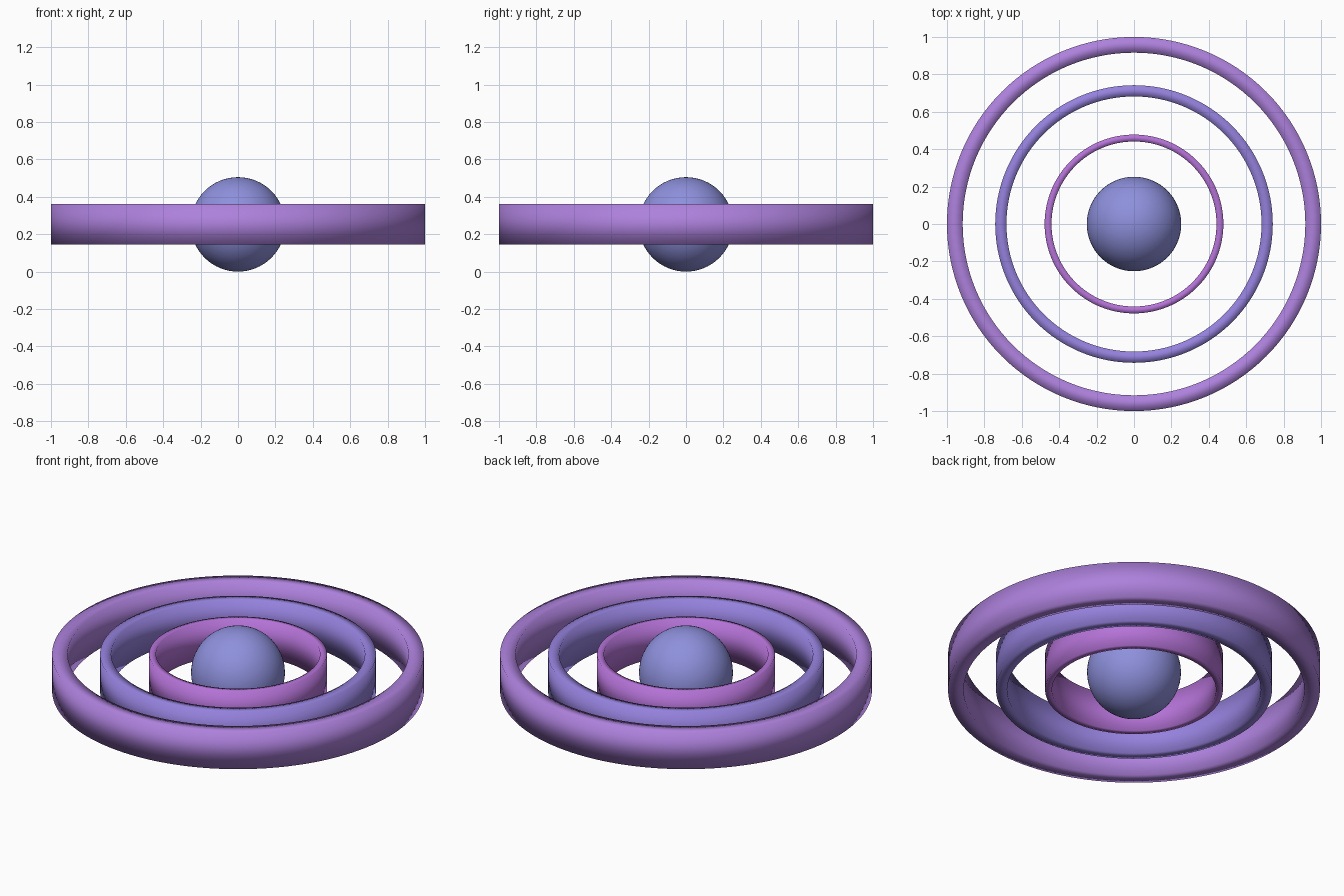
import bpy, bmesh, math

if "Cube" in bpy.data.objects:
    bpy.data.objects.remove(bpy.data.objects["Cube"])

CENTRE_Z = 0.2525
HALF_HEIGHT = 0.1085


def finish(obj, colour):
    mat = bpy.data.materials.new(obj.name + "_colour")
    mat.diffuse_color = (*colour, 1)
    mat.use_nodes = True
    mat.node_tree.nodes["Principled BSDF"].inputs["Base Color"].default_value = mat.diffuse_color
    obj.data.materials.append(mat)
    for p in obj.data.polygons:
        p.use_smooth = True


def ring(name, outer, inner, colour, sides=128):
    # square-section band, spun about z and shaded smooth all over
    bm = bmesh.new()
    profile = [(inner, -HALF_HEIGHT), (outer, -HALF_HEIGHT),
               (outer, HALF_HEIGHT), (inner, HALF_HEIGHT)]
    loops = []
    for i in range(sides):
        a = 2 * math.pi * i / sides
        loops.append([bm.verts.new((r * math.cos(a), r * math.sin(a), z))
                      for r, z in profile])
    for i in range(sides):
        here, there = loops[i], loops[(i + 1) % sides]
        for k in range(4):
            n = (k + 1) % 4
            bm.faces.new((here[k], there[k], there[n], here[n]))
    bmesh.ops.recalc_face_normals(bm, faces=bm.faces)
    mesh = bpy.data.meshes.new(name)
    bm.to_mesh(mesh)
    bm.free()
    obj = bpy.data.objects.new(name, mesh)
    obj.location.z = CENTRE_Z
    bpy.context.collection.objects.link(obj)
    finish(obj, colour)


# central ball
bpy.ops.mesh.primitive_uv_sphere_add(segments=64, ring_count=32, radius=0.2525,
                                     location=(0, 0, CENTRE_Z))
ball = bpy.context.object
ball.name = "central_ball"
finish(ball, (0.27, 0.28, 0.72))

# three concentric rings
ring("outer_ring", 1.0, 0.916, (0.42, 0.22, 0.72))
ring("middle_ring", 0.742, 0.682, (0.30, 0.22, 0.72))
ring("inner_ring", 0.478, 0.441, (0.46, 0.17, 0.68))
